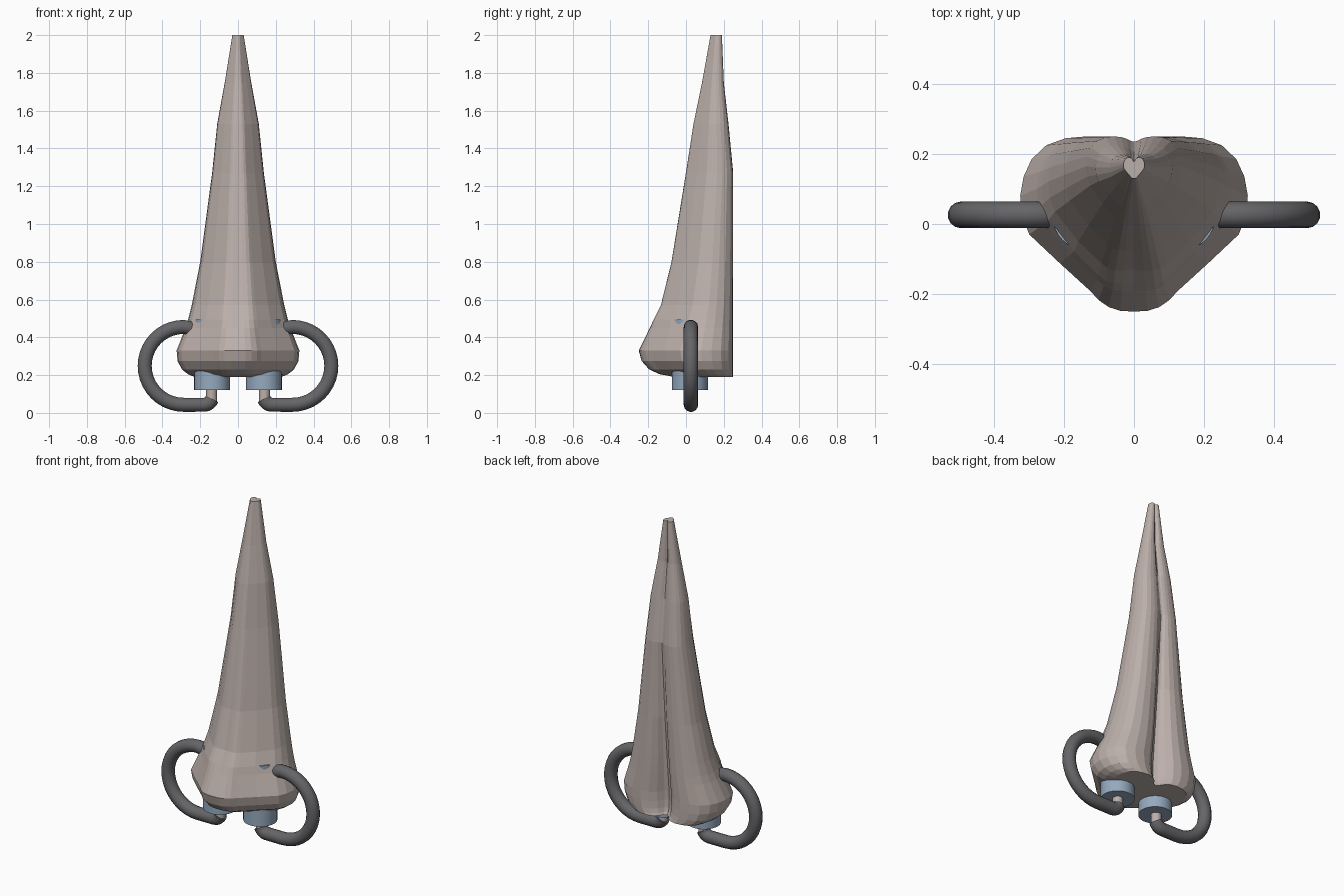
import bpy, bmesh
from math import sin, cos, pi

if "Cube" in bpy.data.objects:
    bpy.data.objects.remove(bpy.data.objects["Cube"])


def material(name, rgb):
    m = bpy.data.materials.new(name)
    m.diffuse_color = (*rgb, 1)
    m.use_nodes = True
    m.node_tree.nodes["Principled BSDF"].inputs["Base Color"].default_value = m.diffuse_color
    return m


STONE = material("stone", (0.50, 0.43, 0.40))
STEEL = material("blue_steel", (0.30, 0.40, 0.52))
RUBBER = material("dark_rubber", (0.13, 0.13, 0.14))

# Half outline of the body section: (width share, depth share from front to back)
FRONT = [(0, 0), (.12, .004), (.22, .025), (.31, .065), (.38, .115), (.65, .275), (.92, .44),
         (.98, .54), (1, .66)]
BACK = [(.97, .77), (.9, .87), (.77, .95), (.6, .99), (.42, 1)]
GROOVE = [(.27, .12), (.15, .45), (.07, .85), (0, 1)]   # width share, groove depth share

# z, half width, front y, back y, groove depth, front bulge
RINGS = [(.19, .23, -.06, .25, .22, .02), (.205, .265, -.14, .25, .20, .01),
         (.23, .297, -.195, .25, .19, 0), (.275, .32, -.235, .25, .18, 0),
         (.33, .325, -.25, .25, .17, 0), (.45, .278, -.19, .25, .17, .05),
         (.495, .264, -.168, .25, .17, .075), (.57, .245, -.13, .25, .17, .08),
         (.8, .20, -.075, .25, .14, .07), (1.27, .137, 0, .25, .06, .05),
         (1.53, .11, .04, .225, .10, .04), (1.75, .07, .085, .2, .15, .03),
         (2.0, .03, .13, .19, .2, 0)]


def section(z, w, y0, y1, d, b):
    half = [(u, v - b * sin(pi * u) ** 2) for u, v in FRONT] + BACK
    half += [(u, 1 - d * s) for u, s in GROOVE]
    pts = half + [(-u, v) for u, v in half[-2:0:-1]]
    return [(u * w, y0 + v * (y1 - y0), z) for u, v in pts]


# Tapering body with a groove down the back
bm = bmesh.new()
loops = [[bm.verts.new(p) for p in section(*r)] for r in RINGS]
n = len(loops[0])
for a, b in zip(loops, loops[1:]):
    for i in range(n):
        j = (i + 1) % n
        bm.faces.new((a[i], a[j], b[j], b[i]))
bm.faces.new(loops[0][::-1])
bm.faces.new(loops[-1])
bmesh.ops.recalc_face_normals(bm, faces=bm.faces)
mesh = bpy.data.meshes.new("tapered_body")
bm.to_mesh(mesh)
bm.free()
body = bpy.data.objects.new("tapered_body", mesh)
bpy.context.collection.objects.link(body)
mesh.materials.append(STONE)


def smooth(obj):
    bpy.ops.object.select_all(action='DESELECT')
    obj.select_set(True)
    bpy.context.view_layer.objects.active = obj
    bpy.ops.object.shade_smooth_by_angle(angle=pi / 6)


def cylinder(name, x, y, z0, z1, r, mat):
    bpy.ops.mesh.primitive_cylinder_add(vertices=32, radius=r, depth=z1 - z0,
                                        location=(x, y, (z0 + z1) / 2))
    o = bpy.context.object
    o.name = name
    o.data.materials.append(mat)
    smooth(o)


def tube(name, pts, r, mat):
    cu = bpy.data.curves.new(name, 'CURVE')
    cu.dimensions = '3D'
    cu.bevel_depth = r
    cu.bevel_resolution = 5
    cu.use_fill_caps = True
    sp = cu.splines.new('POLY')
    sp.points.add(len(pts) - 1)
    for p, co in zip(sp.points, pts):
        p.co = (*co, 1)
    o = bpy.data.objects.new(name, cu)
    bpy.context.collection.objects.link(o)
    bpy.ops.object.select_all(action='DESELECT')
    o.select_set(True)
    bpy.context.view_layer.objects.active = o
    bpy.ops.object.convert(target='MESH')
    o = bpy.context.object
    o.data.materials.append(mat)
    smooth(o)


# Side hose: into the body, half circle, straight run, upward elbow
R, CX, CZ, Y = .206, .288, .249, .026
path = [(.22, .43), (.25, .449)]
path += [(CX + R * sin(t), CZ + R * cos(t)) for t in [pi * i / 20 for i in range(21)]]
path += [(.18 - .045 * sin(t), .088 - .045 * cos(t)) for t in [pi / 2 * i / 5 for i in range(5)]]

for side, s in (("left", -1), ("right", 1)):
    cylinder(side + "_canister", s * .137, .021, .12, .495, .095, STEEL)
    cylinder(side + "_nozzle", s * .14, Y, .06, .13, .029, STONE)
    tube(side + "_hose", [(s * x, Y, z) for x, z in path], .038, RUBBER)
